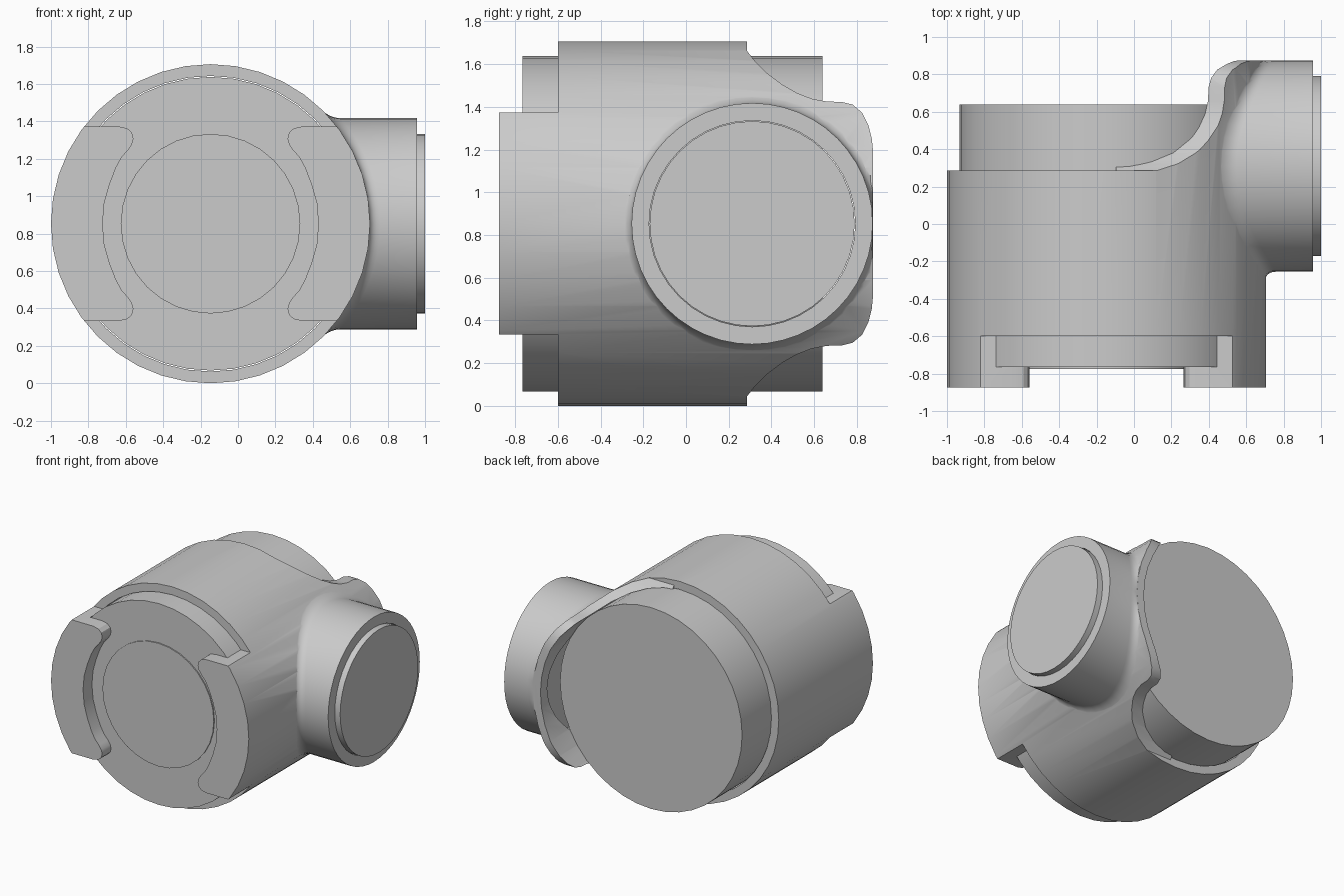
import bpy, bmesh
from math import sin, cos, pi, sqrt, radians
from mathutils import Matrix, Vector

if "Cube" in bpy.data.objects:
    bpy.data.objects.remove(bpy.data.objects["Cube"], do_unlink=True)

CENTRE = Vector((-0.147, 0, 0.853))   # axis of the main body
R, BORE, CORE = 0.853, 0.79, 0.785    # shell, its bore, inner body
PIPE_Y, PIPE_R, PLUG_R, FILLET = 0.31, 0.565, 0.48, 0.06
BACK = 0.875

grey = bpy.data.materials.new("light grey")
grey.use_nodes = True
grey.diffuse_color = (0.6, 0.6, 0.6, 1)
grey.node_tree.nodes["Principled BSDF"].inputs["Base Color"].default_value = (0.6, 0.6, 0.6, 1)


def finish_mesh(name, bm):
    bmesh.ops.recalc_face_normals(bm, faces=bm.faces)
    mesh = bpy.data.meshes.new(name)
    bm.to_mesh(mesh)
    bm.free()
    obj = bpy.data.objects.new(name, mesh)
    obj.location = CENTRE
    bpy.context.collection.objects.link(obj)
    return obj


def cylinder(name, axis, start, end, radius, sides=40, y=0):
    """Closed cylinder along the x or y axis, relative to CENTRE."""
    mid = (start + end) / 2
    if axis == 'y':
        matrix = Matrix.Translation((0, mid, 0)) @ Matrix.Rotation(pi / 2, 4, 'X')
    else:
        matrix = Matrix.Translation((mid, y, 0)) @ Matrix.Rotation(pi / 2, 4, 'Y')
    bm = bmesh.new()
    bmesh.ops.create_cone(bm, cap_ends=True, segments=sides, radius1=radius,
                          radius2=radius, depth=end - start, matrix=matrix)
    return finish_mesh(name, bm)


def prism(name, points, place, start, end):
    """Extrude a 2D outline; place(u, v, depth) gives the 3D point."""
    bm = bmesh.new()
    rings = [[bm.verts.new(place(u, v, d)) for u, v in points] for d in (start, end)]
    n = len(points)
    for ring in rings:
        bm.faces.new(ring)
    for i in range(n):
        j = (i + 1) % n
        bm.faces.new((rings[0][i], rings[0][j], rings[1][j], rings[1][i]))
    return finish_mesh(name, bm)


def combine(target, tool, operation='DIFFERENCE'):
    tool.hide_render = True
    mod = target.modifiers.new("combine", 'BOOLEAN')
    mod.operation, mod.solver, mod.object = operation, 'EXACT', tool
    bpy.context.view_layer.objects.active = target
    bpy.ops.object.modifier_apply(modifier=mod.name)
    bpy.data.objects.remove(tool, do_unlink=True)


def flared_pipe(name, sides=48, steps=7):
    """Side pipe whose foot flares onto the round body with a fillet."""
    bm = bmesh.new()

    def surface_x(radius, a):
        return sqrt(R * R - (radius * sin(a)) ** 2) - 0.006

    rings = []
    for k in range(-1, steps + 1):
        ring = []
        for i in range(sides):
            a = 2 * pi * i / sides
            foot = surface_x(PIPE_R + FILLET, a)
            corner = surface_x(PIPE_R, a)
            if k < 0:
                x, radius = 0.45, PIPE_R + FILLET
            elif k == steps:
                x, radius = 1.103, PIPE_R
            else:
                t = k / (steps - 1)
                x = (1 - t) ** 2 * foot + 2 * t * (1 - t) * corner + t * t * (corner + FILLET)
                radius = PIPE_R + FILLET * (1 - t) ** 2
            y = min(PIPE_Y + radius * cos(a), BACK - 0.001)
            ring.append(bm.verts.new((x, y, radius * sin(a))))
        rings.append(ring)
    for low, high in zip(rings, rings[1:]):
        for i in range(sides):
            j = (i + 1) % sides
            bm.faces.new((low[i], low[j], high[j], high[i]))
    bm.faces.new(rings[0])
    bm.faces.new(rings[-1])
    return finish_mesh(name, bm)


# Outer shell, starting as a full-length cylinder
shell = cylinder("outer_shell", 'y', -BACK, BACK, R)

# Front cut leaves two rounded claws, one on each side
claw = [(0.49, 0.52), (0.445, 0.51), (0.42, 0.487), (0.412, 0.455), (0.42, 0.425),
        (0.44, 0.395), (0.475, 0.355), (0.505, 0.3), (0.54, 0.21), (0.568, 0.11)]
right = [(1, 1), (1, 0.52)] + claw + [(0.577, 0)]
right += [(u, -v) for u, v in reversed(right[:-1])]
outline = right + [(-u, v) for u, v in reversed(right)]
combine(shell, prism("front_cutter", outline, lambda u, v, d: (u, d, v), -1, -0.6))

# Back cut leaves a curved tongue behind the pipe
tongue = [(0.285, 1), (0.285, 0.81), (0.32, 0.765), (0.38, 0.705), (0.45, 0.652),
          (0.52, 0.612), (0.59, 0.585), (0.66, 0.572), (0.73, 0.57), (0.78, 0.558),
          (0.825, 0.52), (0.855, 0.46), (0.87, 0.4), (0.875, 0.35), (0.95, 0.35), (0.95, 1)]
for sign in (1, -1):
    points = [(u, sign * v) for u, v in tongue]
    combine(shell, prism("tongue_cutter", points, lambda u, v, d: (d, u, v), -0.02, 1))
box = [(-1, -1), (0.05, -1), (0.05, 1), (-1, 1)]
combine(shell, prism("back_cutter", box, lambda u, v, d: (u, d, v), 0.285, 1))

# Side pipe, then the two bores
combine(shell, flared_pipe("side_pipe"), 'UNION')
combine(shell, cylinder("bore_cutter", 'y', -0.765, 1, BORE))
combine(shell, cylinder("pipe_bore_cutter", 'x', 0.2, 1.2, PLUG_R + 0.003, 40, PIPE_Y))

# Inner body, front disc and pipe plug
parts = [shell,
         cylinder("inner_body", 'y', -0.765, 0.64, CORE),
         cylinder("front_disc", 'y', -0.774, -0.7, PLUG_R, 32),
         cylinder("pipe_plug", 'x', 0.87, 1.147, PLUG_R, 40, PIPE_Y)]

# Colour and shading
bpy.ops.object.select_all(action='DESELECT')
for part in parts:
    part.data.materials.clear()
    part.data.materials.append(grey)
    part.select_set(True)
bpy.context.view_layer.objects.active = shell
bpy.ops.object.shade_smooth_by_angle(angle=radians(30))
